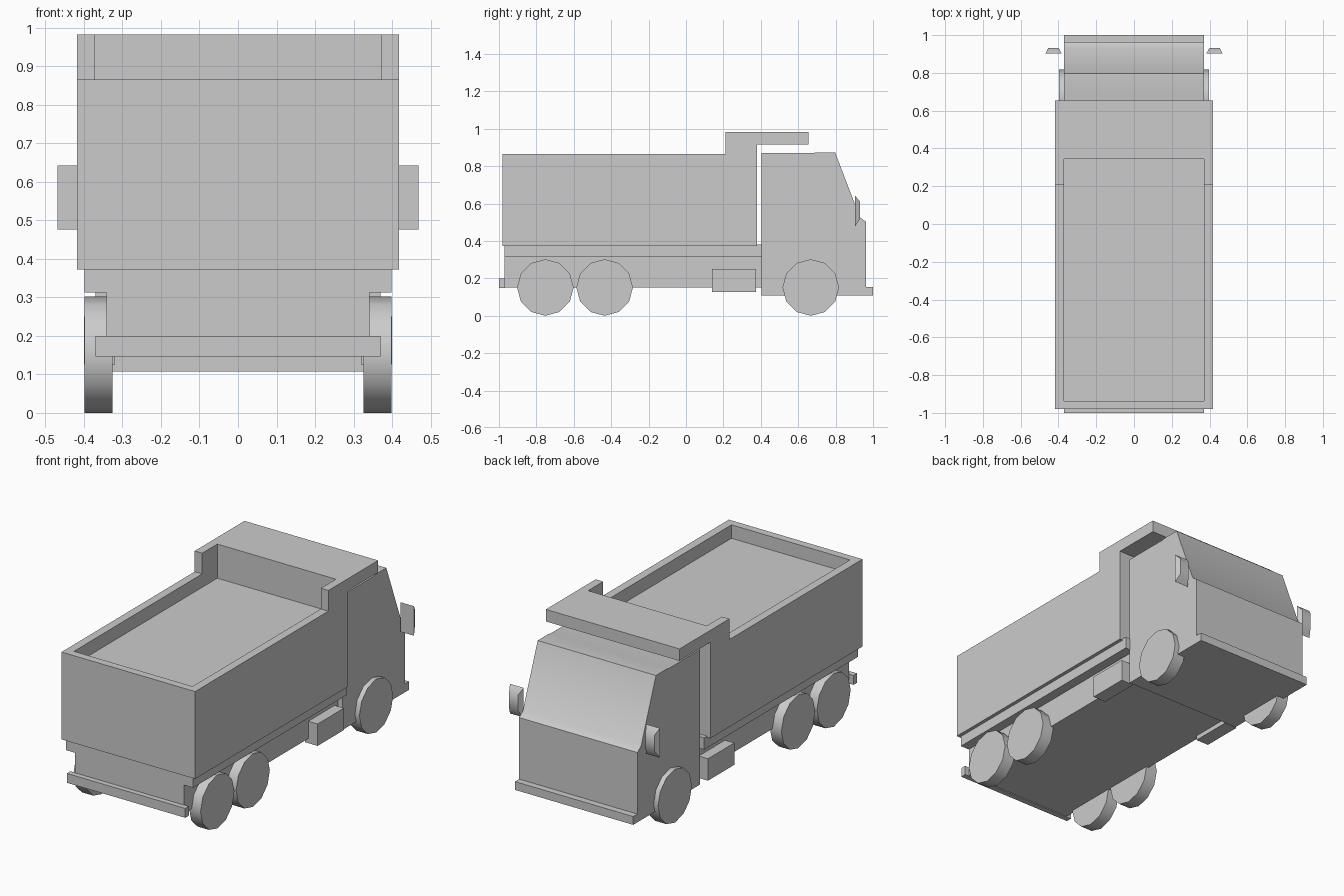
import bpy, bmesh, math

if "Cube" in bpy.data.objects:
    bpy.data.objects.remove(bpy.data.objects["Cube"])


def finish(name, bm, smooth=None):
    bmesh.ops.recalc_face_normals(bm, faces=bm.faces)
    me = bpy.data.meshes.new(name)
    bm.to_mesh(me)
    bm.free()
    ob = bpy.data.objects.new(name, me)
    bpy.context.collection.objects.link(ob)
    if smooth:
        bpy.ops.object.select_all(action='DESELECT')
        bpy.context.view_layer.objects.active = ob
        ob.select_set(True)
        bpy.ops.object.shade_smooth_by_angle(angle=math.radians(smooth))
    return ob


def extrude_profile(name, points, x0, x1, smooth=None):
    """Closed (y, z) profile extruded from x0 to x1."""
    bm = bmesh.new()
    face = bm.faces.new([bm.verts.new((x0, y, z)) for y, z in points])
    ext = bmesh.ops.extrude_face_region(bm, geom=[face])
    for v in ext["geom"]:
        if isinstance(v, bmesh.types.BMVert):
            v.co.x = x1
    return finish(name, bm, smooth)


def box(name, x0, x1, y0, y1, z0, z1):
    return extrude_profile(name, [(y0, z0), (y1, z0), (y1, z1), (y0, z1)], x0, x1)


# Dump bed with raised headboard and cab canopy, hollowed from above
bed = extrude_profile("dump_bed", [
    (-0.98, 0.372), (0.38, 0.372), (0.38, 0.915), (0.655, 0.915),
    (0.655, 0.983), (0.21, 0.983), (0.21, 0.866), (-0.98, 0.866)], -0.418, 0.418)
cutter = box("bed_cutter", -0.371, 0.371, -0.936, 0.345, 0.79, 1.2)
cutter.hide_render = True
mod = bed.modifiers.new("cavity", 'BOOLEAN')
mod.operation = 'DIFFERENCE'
mod.solver = 'EXACT'
mod.object = cutter
bpy.context.view_layer.objects.active = bed
bpy.ops.object.modifier_apply(modifier=mod.name)
bpy.data.objects.remove(cutter)

# Frame under the bed
box("subframe", -0.398, 0.398, -0.97, 0.406, 0.313, 0.373)
box("subframe_front_lip", -0.398, 0.398, 0.38, 0.406, 0.313, 0.38)
box("chassis", -0.342, 0.342, -0.97, 0.41, 0.152, 0.314)

# Cab with sloped windscreen
extrude_profile("cab", [
    (0.405, 0.107), (0.963, 0.107), (0.963, 0.502), (0.93, 0.526),
    (0.797, 0.874), (0.70, 0.874), (0.68, 0.87), (0.405, 0.87)], -0.37, 0.37, 40)

# Bumpers
box("front_bumper", -0.37, 0.37, 0.96, 1.0, 0.107, 0.154)
box("rear_bumper", -0.37, 0.37, -1.0, -0.968, 0.147, 0.2)

for side, s in (("left", -1), ("right", 1)):
    # Twelve-sided wheels
    for label, yc in (("rear", -0.752), ("middle", -0.435), ("front", 0.667)):
        r = 0.151
        rim = [(yc + r * math.cos(i * math.tau / 12), r + r * math.sin(i * math.tau / 12))
               for i in range(12)]
        extrude_profile(f"{label}_wheel_{side}", rim, s * 0.326, s * 0.398, 35)

    # Side tank
    box(f"tank_{side}", s * 0.32, s * 0.4, 0.14, 0.375, 0.126, 0.25)

    # Wing mirror: flat pad tapering forwards
    bm = bmesh.new()
    rings = []
    for y, xa, xb, za, zb in ((0.903, 0.383, 0.469, 0.476, 0.643),
                              (0.931, 0.399, 0.455, 0.52, 0.61)):
        rings.append([bm.verts.new((s * x, y, z))
                      for x, z in ((xa, za), (xb, za), (xb, zb), (xa, zb))])
    for ring in rings:
        bm.faces.new(ring)
    for i in range(4):
        j = (i + 1) % 4
        bm.faces.new((rings[0][i], rings[0][j], rings[1][j], rings[1][i]))
    finish(f"mirror_{side}", bm, 60)
